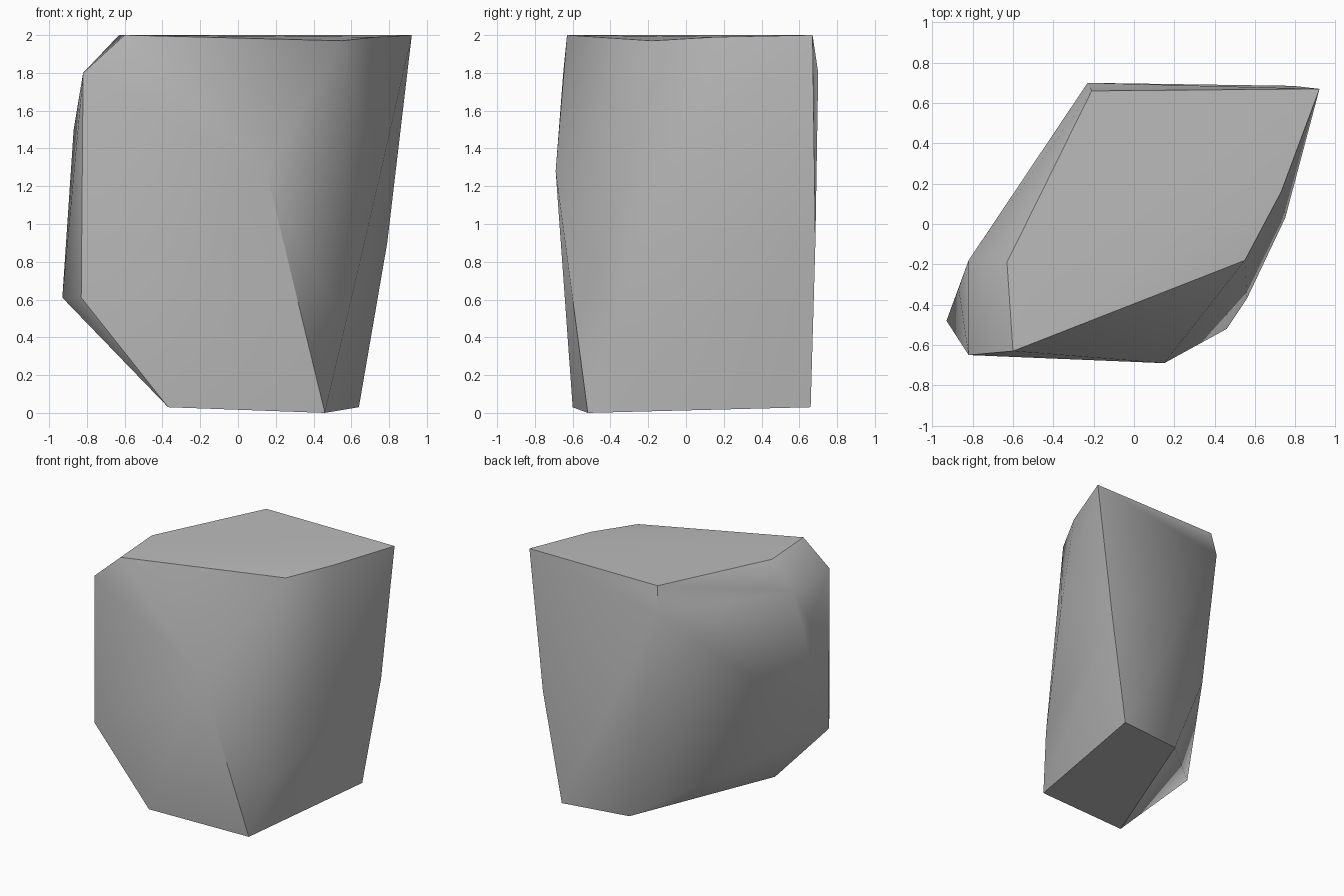
import bpy
import bmesh
import math

cube = bpy.data.objects.get("Cube")
if cube:
    bpy.data.objects.remove(cube, do_unlink=True)

# Stone colour
stone = bpy.data.materials.new("stone_grey")
stone.use_nodes = True
GREY = (0.5, 0.5, 0.5, 1)
stone.diffuse_color = GREY
stone.node_tree.nodes["Principled BSDF"].inputs["Base Color"].default_value = GREY

# Corner points of the chipped boulder, grouped by region
top = [(-.21, .66, 2), (.92, .67, 2), (.73, .16, 1.99), (.55, -.18, 1.97),
       (-.60, -.63, 2), (-.63, -.19, 2)]
shoulder = [(-.82, -.18, 1.8), (-.82, -.65, 1.8), (-.23, .70, 1.8)]
sides = [(-.87, -.32, 1.5), (-.93, -.48, .61), (-.83, -.63, .61), (.15, -.69, 1.28),
         (.75, .03, 1.25), (.56, -.37, .43), (.79, .685, .9), (-.18, .59, .71)]
base = [(-.37, -.60, .03), (.46, -.52, 0), (.64, .66, .03), (.09, .59, .045)]

# Wrap the corners in a convex skin
bm = bmesh.new()
for corner in top + shoulder + sides + base:
    bm.verts.new(corner)
bmesh.ops.convex_hull(bm, input=bm.verts)
bmesh.ops.dissolve_limit(bm, angle_limit=math.radians(2), verts=bm.verts, edges=bm.edges)
bmesh.ops.recalc_face_normals(bm, faces=bm.faces)
mesh = bpy.data.meshes.new("boulder")
bm.to_mesh(mesh)
bm.free()
mesh.materials.append(stone)

boulder = bpy.data.objects.new("boulder", mesh)
bpy.context.collection.objects.link(boulder)

# Soft shallow facets, crisp main edges
bpy.ops.object.select_all(action="DESELECT")
boulder.select_set(True)
bpy.context.view_layer.objects.active = boulder
bpy.ops.object.shade_smooth_by_angle(angle=math.radians(40))
